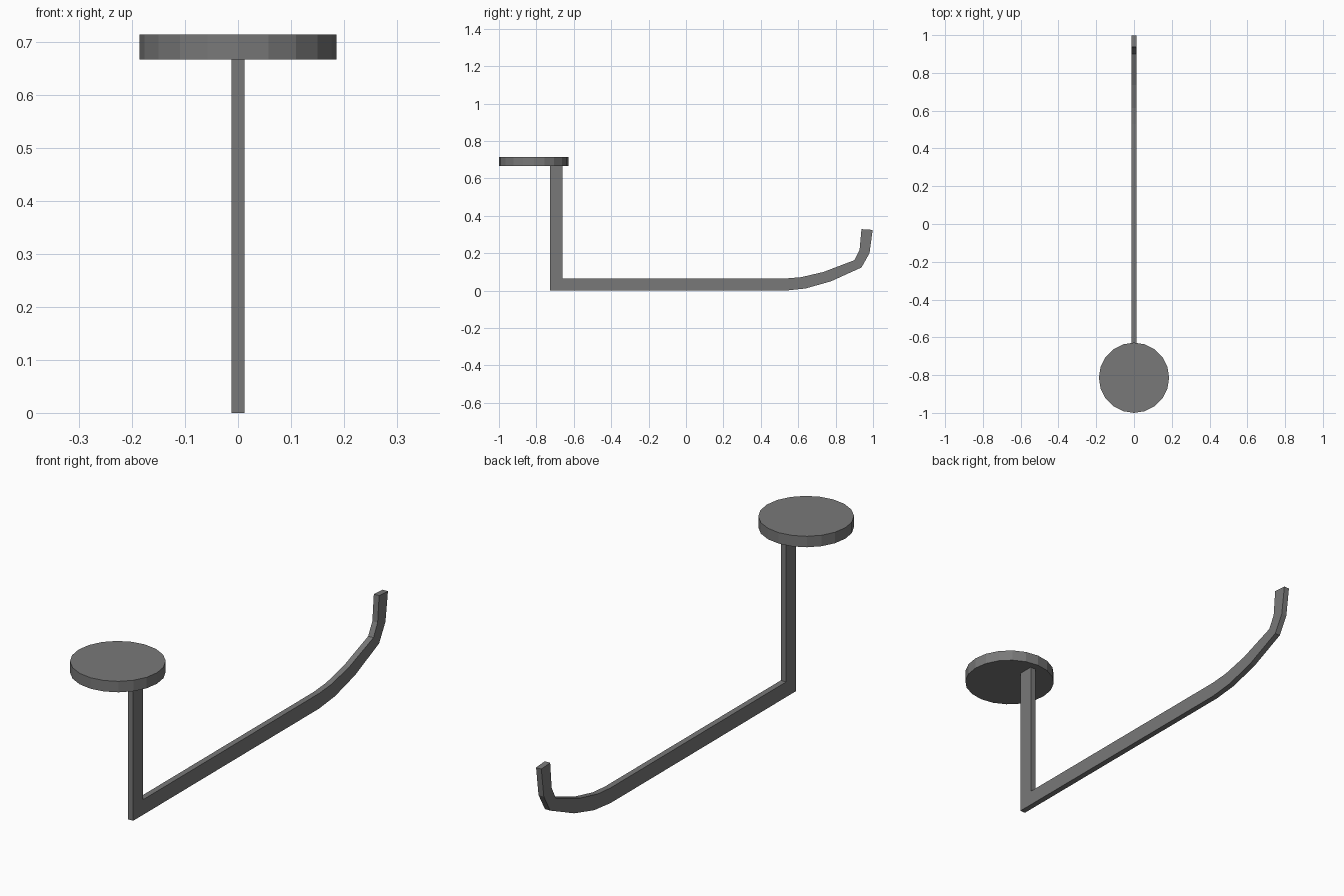
import bpy, bmesh

cube = bpy.data.objects.get("Cube")
if cube:
    bpy.data.objects.remove(cube, do_unlink=True)

# Single grey finish
GREY = (0.19, 0.19, 0.19, 1)
metal = bpy.data.materials.new("grey_metal")
metal.use_nodes = True
metal.diffuse_color = GREY
metal.node_tree.nodes["Principled BSDF"].inputs["Base Color"].default_value = GREY

HALF_WIDTH = 0.0125
DISC_BOTTOM, DISC_TOP = 0.667, 0.714


def add_object(name, bm):
    bmesh.ops.recalc_face_normals(bm, faces=bm.faces)
    mesh = bpy.data.meshes.new(name)
    bm.to_mesh(mesh)
    bm.free()
    mesh.materials.append(metal)
    obj = bpy.data.objects.new(name, mesh)
    bpy.context.collection.objects.link(obj)
    return obj


# Flat bar: paired inner and outer edge points (y, z), swept across its width
inner = [(-0.66, DISC_BOTTOM), (-0.66, 0.065), (0.53, 0.065), (0.615, 0.072),
         (0.735, 0.10), (0.90, 0.163), (0.928, 0.217), (0.938, 0.329)]
outer = [(-0.728, DISC_BOTTOM), (-0.728, 0), (0.53, 0), (0.64, 0.012),
         (0.775, 0.05), (0.938, 0.124), (0.981, 0.20), (0.998, 0.325)]

bm = bmesh.new()
rings = []
for (yi, zi), (yo, zo) in zip(inner, outer):
    rings.append([bm.verts.new(p) for p in (
        (-HALF_WIDTH, yi, zi), (HALF_WIDTH, yi, zi),
        (HALF_WIDTH, yo, zo), (-HALF_WIDTH, yo, zo))])
for a, b in zip(rings, rings[1:]):
    for i in range(4):
        j = (i + 1) % 4
        bm.faces.new((a[i], a[j], b[j], b[i]))
bm.faces.new(rings[0])
bm.faces.new(rings[-1])
add_object("hook_bar", bm)

# Round mounting disc on top of the post
bm = bmesh.new()
bmesh.ops.create_cone(bm, cap_ends=True, segments=20, radius1=0.186,
                      radius2=0.186, depth=DISC_TOP - DISC_BOTTOM)
disc = add_object("mounting_disc", bm)
disc.location = (0, -0.814, (DISC_BOTTOM + DISC_TOP) / 2)
